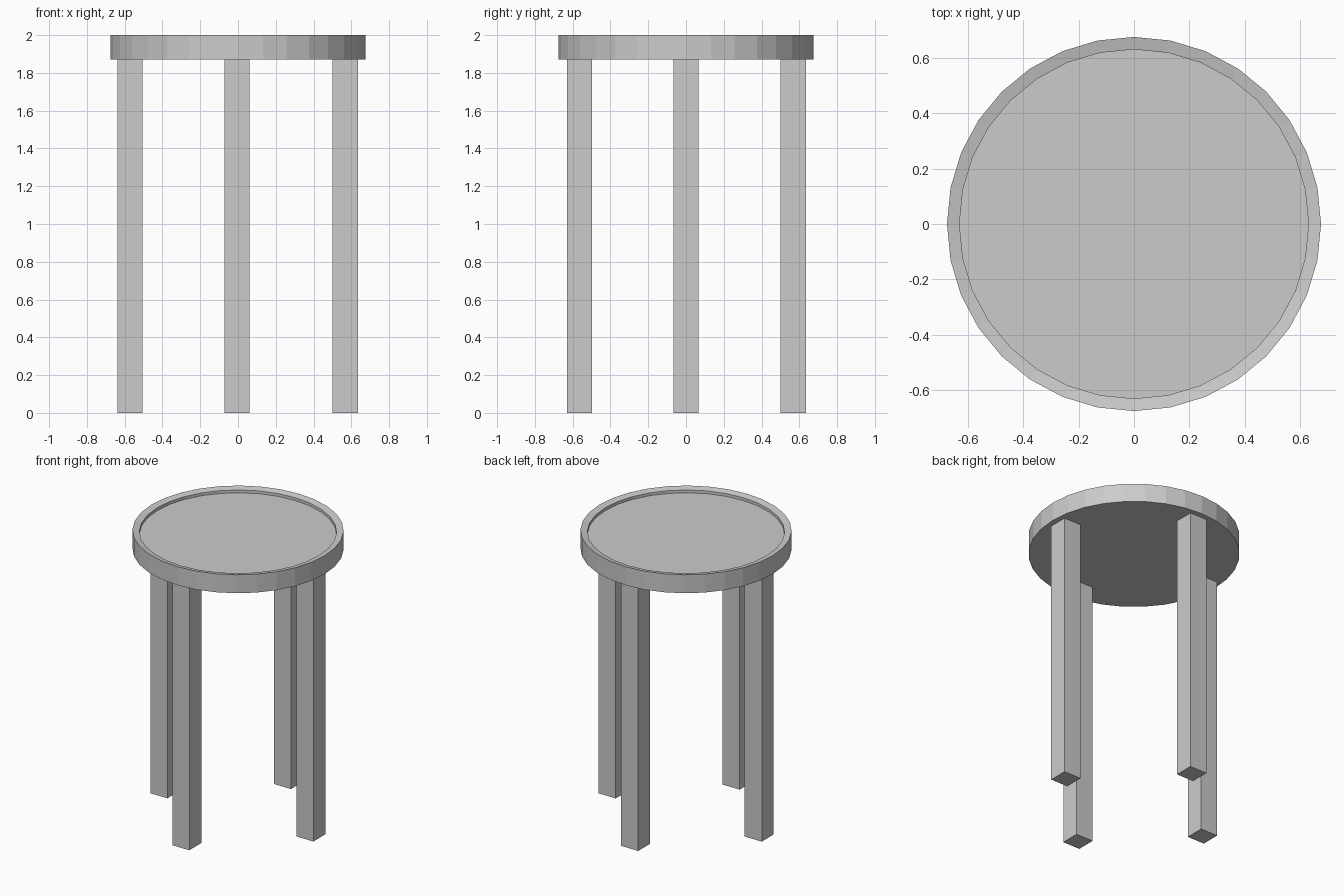
import bpy, bmesh
from math import cos, sin, tau

if "Cube" in bpy.data.objects:
    bpy.data.objects.remove(bpy.data.objects["Cube"])

SIDES = 32


def lathe(name, profile):
    """Revolve a radius/height profile around z and cap both ends."""
    bm = bmesh.new()
    rings = [[bm.verts.new((r * cos(tau * i / SIDES), r * sin(tau * i / SIDES), z))
              for i in range(SIDES)] for r, z in profile]
    for a, b in zip(rings, rings[1:]):
        for i in range(SIDES):
            j = (i + 1) % SIDES
            bm.faces.new((a[i], a[j], b[j], b[i]))
    bm.faces.new(rings[0][::-1])
    bm.faces.new(rings[-1])
    mesh = bpy.data.meshes.new(name)
    bm.to_mesh(mesh)
    bm.free()
    obj = bpy.data.objects.new(name, mesh)
    bpy.context.collection.objects.link(obj)
    return obj


def leg(name, x, y, width=0.133, height=1.87):
    bpy.ops.mesh.primitive_cube_add(size=1, location=(x, y, height / 2))
    obj = bpy.context.object
    obj.name = name
    obj.dimensions = (width, width, height)
    bpy.ops.object.transform_apply(location=False, rotation=False, scale=True)


# Round seat: outer band, slightly inward-sloping rim, shallow recess
lathe("seat", [(0.675, 1.87), (0.675, 2.0), (0.63, 1.99), (0.63, 1.97)])

# Four square legs under the rim
for name, x, y in (("front_leg", -0.005, -0.563), ("back_leg", -0.005, 0.568),
                   ("left_leg", -0.571, 0), ("right_leg", 0.568, 0)):
    leg(name, x, y)
